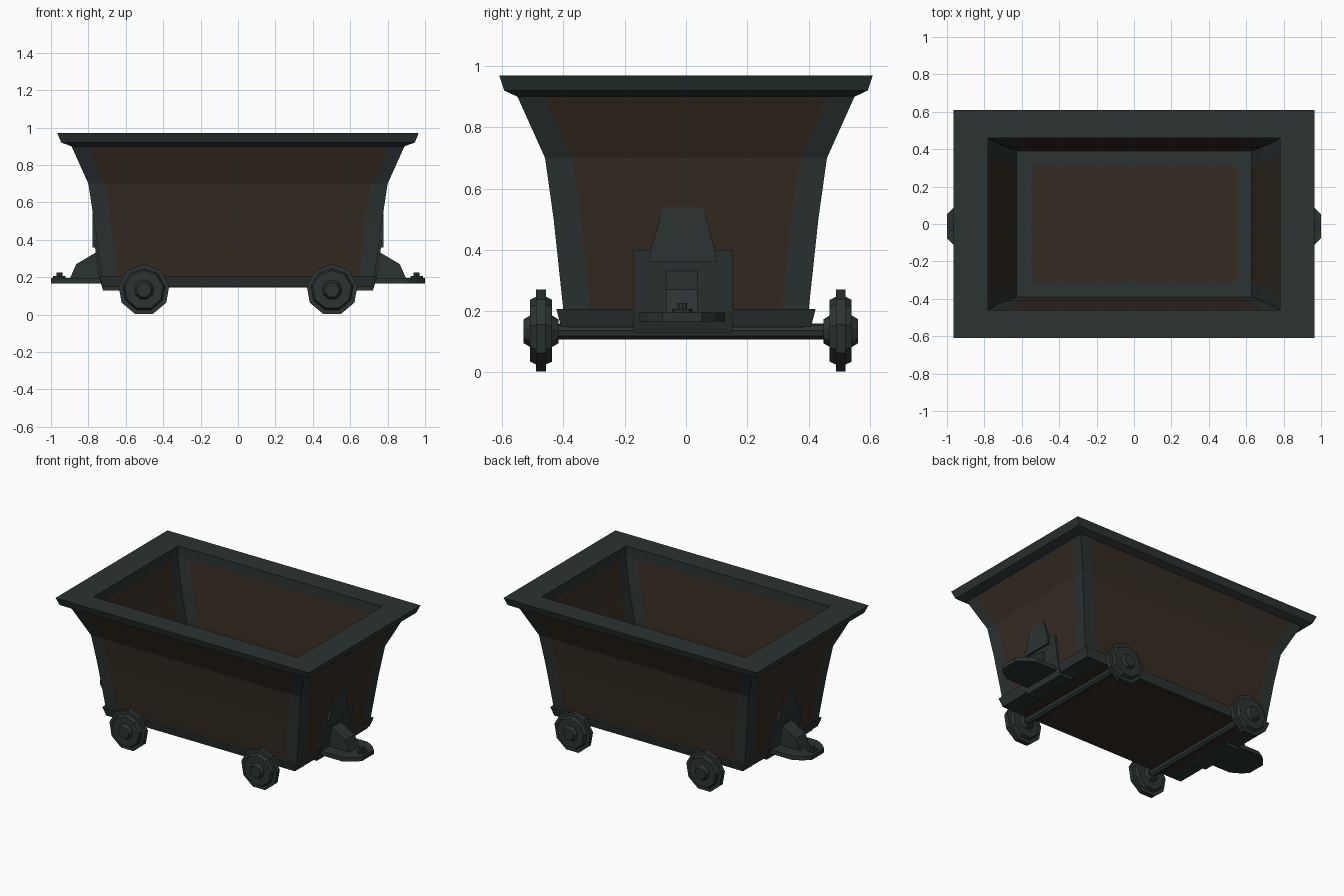
import bpy, bmesh, math

if "Cube" in bpy.data.objects:
    bpy.data.objects.remove(bpy.data.objects["Cube"])


def material(name, rgb):
    m = bpy.data.materials.new(name)
    m.diffuse_color = (*rgb, 1)
    m.use_nodes = True
    m.node_tree.nodes["Principled BSDF"].inputs["Base Color"].default_value = m.diffuse_color
    return m


STEEL = material("dark_steel", (0.025, 0.033, 0.032))
RUST = material("rusty_brown", (0.036, 0.025, 0.016))


def finish(name, bm, mats=(STEEL,)):
    bmesh.ops.recalc_face_normals(bm, faces=bm.faces)
    me = bpy.data.meshes.new(name)
    bm.to_mesh(me)
    bm.free()
    for m in mats:
        me.materials.append(m)
    ob = bpy.data.objects.new(name, me)
    bpy.context.collection.objects.link(ob)
    return ob


def loft(bm, rings, caps=True, closed=False, brown=()):
    """Skin equal-length point rings; segments listed in brown get material 1."""
    vs = [[bm.verts.new(p) for p in r] for r in rings]
    n = len(vs[0])
    for i in range(len(vs) if closed else len(vs) - 1):
        a, b = vs[i], vs[(i + 1) % len(vs)]
        for k in range(n):
            f = bm.faces.new((a[k], a[(k + 1) % n], b[(k + 1) % n], b[k]))
            f.material_index = int(k in brown)
    if caps and not closed:
        bm.faces.new(vs[0])
        bm.faces.new(vs[-1])


def rect(z, x, y, s=0.0):
    """Rectangle ring; s adds points at a distance s from each corner."""
    if not s:
        return [(-x, -y, z), (x, -y, z), (x, y, z), (-x, y, z)]
    return [(-x, -y, z), (s - x, -y, z), (x - s, -y, z),
            (x, -y, z), (x, s - y, z), (x, y - s, z),
            (x, y, z), (x - s, y, z), (s - x, y, z),
            (-x, y, z), (-x, y - s, z), (-x, s - y, z)]


def box_x(z, x0, x1, y, cy=-0.01):
    return [(x0, cy - y, z), (x1, cy - y, z), (x1, cy + y, z), (x0, cy + y, z)]


# Tub: flared outer wall, then inner wall down to the floor
bm = bmesh.new()
tub = [(.20, .73, .40), (.5, .77, .432), (.7, .80, .46), (.9, .89, .55), (.93, .87, .53),
       (.93, .80, .48), (.90, .782, .461), (.7, .735, .432), (.5, .68, .41), (.23, .628, .39)]
loft(bm, [rect(z, x, y, .087) for z, x, y in tub], brown=(1, 4, 7, 10))
finish("tub", bm, (STEEL, RUST))

# Top rim
bm = bmesh.new()
rim = [(.90, .89, .55), (.92, .945, .593), (.97, .966, .610), (.97, .78, .46), (.90, .78, .46)]
loft(bm, [rect(*r) for r in rim], closed=True)
finish("rim", bm)

# Base frame
bm = bmesh.new()
loft(bm, [rect(.148, .72, .408), rect(.207, .74, .423)])
finish("base_frame", bm)

# Brown panels inside on the floor and underneath
for name, z0, z1, x, y in (("floor_panel", .228, .233, .55, .31),
                           ("underside_panel", .146, .152, .60, .385)):
    bm = bmesh.new()
    loft(bm, [rect(z0, x, y), rect(z1, x, y)])
    finish(name, bm, (RUST,))

# Wheels and axles: nine-sided lathe profile (radius, offset along the axle)
SIDES, CY, CZ = 9, .016, .133
wheel = [(.04, -.057), (.053, -.036), (.104, -.036), (.114, -.016), (.138, -.016),
         (.138, .016), (.114, .016), (.104, .036), (.053, .036), (.04, .057)]


def turned(name, profile, cx, cy):
    b = bmesh.new()
    ang = [2 * math.pi * k / SIDES for k in range(SIDES)]
    loft(b, [[(cx + r * math.sin(a), cy + d, CZ + r * math.cos(a)) for a in ang]
             for r, d in profile])
    finish(name, b)


for sx, end in ((-1, "left"), (1, "right")):
    turned("axle_" + end, [(.027, -.48), (.027, .48)], sx * .503, CY)
    for sy, side in ((-1, "front"), (1, "back")):
        turned(f"wheel_{side}_{end}", wheel, sx * .503, CY + sy * .489)

    # End plate leaning on the tub, with a narrower upper part
    bm = bmesh.new()
    loft(bm, [box_x(z, sx * x0, sx * x1, .162) for z, x0, x1 in
              ((.13, .62, .722), (.20, .66, .742), (.40, .72, .770))])
    finish("end_plate_" + end, bm)
    bm = bmesh.new()
    loft(bm, [box_x(z, sx * .735, sx * .778, y) for z, y in ((.36, .11), (.40, .105), (.54, .065))])
    finish("upper_end_plate_" + end, bm)

    # Coupler gusset
    bm = bmesh.new()
    side = [(.72, .19), (.90, .19), (.865, .27), (.755, .335), (.72, .335)]
    loft(bm, [[(sx * x, y, z) for x, z in side] for y in (-.065, .037)])
    finish("coupler_gusset_" + end, bm)

    # Coupler tongue with tapered tip
    bm = bmesh.new()
    half = [(.72, .14), (.90, .14), (.96, .105), (1.0, .065)]
    outline = half + [(x, -y) for x, y in reversed(half)]
    loft(bm, [[(sx * x, y - .012, z) for x, y in outline] for z in (.167, .195)])
    finish("coupler_tongue_" + end, bm)

    # Coupler pin
    bm = bmesh.new()
    for r, z0, z1 in ((.033, .19, .207), (.016, .20, .226)):
        loft(bm, [[(sx * .955 + r * math.cos(k * math.pi / 4), -.012 + r * math.sin(k * math.pi / 4), z)
                   for k in range(8)] for z in (z0, z1)])
    finish("coupler_pin_" + end, bm)
